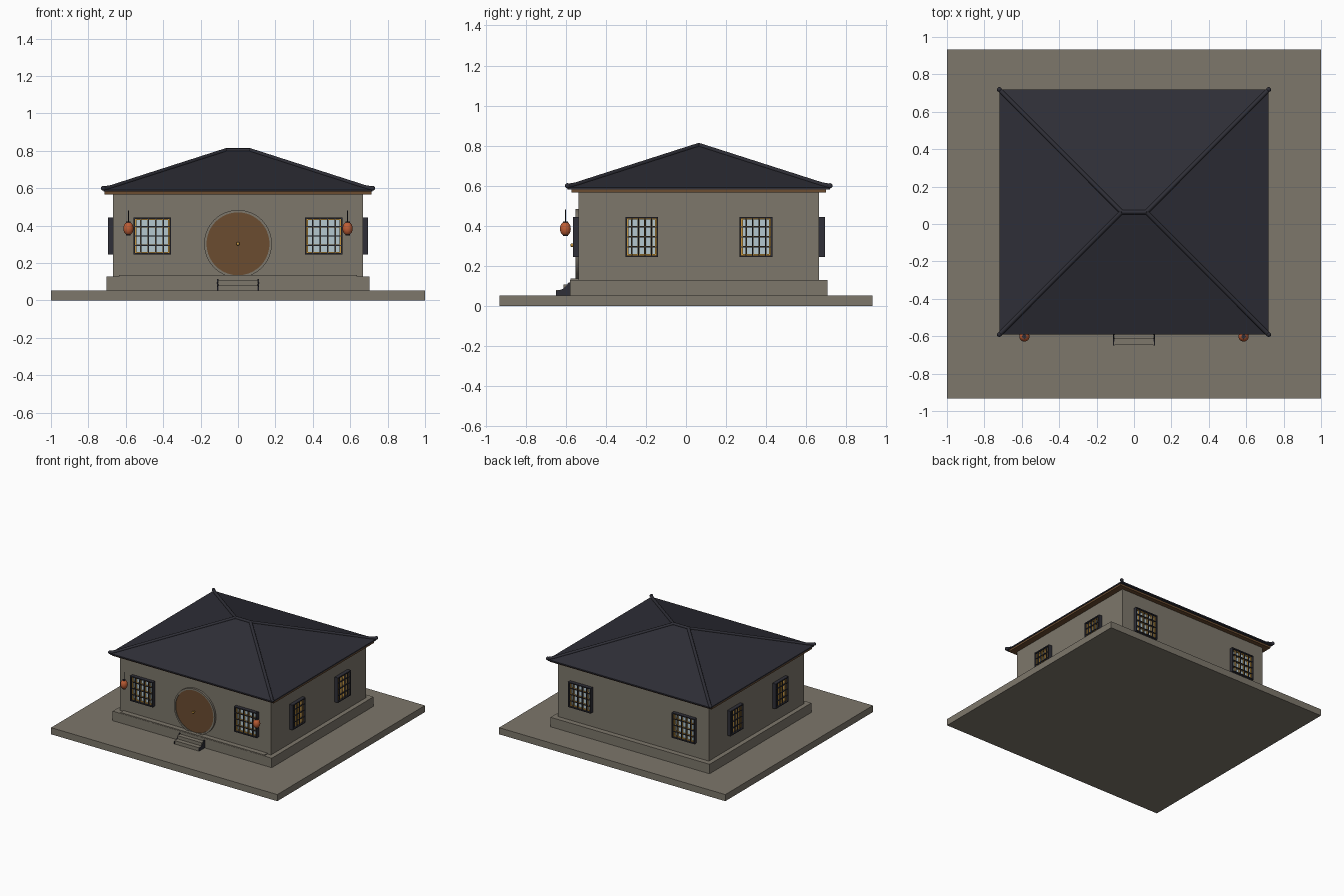
import bpy, bmesh, math
from mathutils import Matrix, Vector

if "Cube" in bpy.data.objects:
    bpy.data.objects.remove(bpy.data.objects["Cube"])

def material(name, r, g, b):
    m = bpy.data.materials.new(name)
    m.diffuse_color = (r, g, b, 1)
    m.use_nodes = True
    m.node_tree.nodes["Principled BSDF"].inputs["Base Color"].default_value = m.diffuse_color
    return m

STONE = material("grey_stone", 0.205, 0.184, 0.147)
TILE = material("dark_slate", 0.028, 0.028, 0.038)
WOOD = material("brown_wood", 0.145, 0.072, 0.03)
GLASS = material("pale_glass", 0.46, 0.58, 0.63)
GOLD = material("gold_wood", 0.56, 0.30, 0.05)
RED = material("orange_paper", 0.52, 0.11, 0.035)
CY = 0.064  # house centre in y

def finish(name, bm, mats, smooth=False):
    bmesh.ops.recalc_face_normals(bm, faces=bm.faces[:])
    me = bpy.data.meshes.new(name)
    bm.to_mesh(me)
    bm.free()
    for m in mats:
        me.materials.append(m)
    ob = bpy.data.objects.new(name, me)
    bpy.context.collection.objects.link(ob)
    if smooth:
        bpy.ops.object.select_all(action='DESELECT')
        ob.select_set(True)
        bpy.context.view_layer.objects.active = ob
        bpy.ops.object.shade_smooth_by_angle(angle=math.radians(40))
    return ob

def add_box(bm, x0, x1, y0, y1, z0, z1, mi=0):
    mat = Matrix.Translation(((x0 + x1) / 2, (y0 + y1) / 2, (z0 + z1) / 2)) @ \
        Matrix.Diagonal((x1 - x0, y1 - y0, z1 - z0, 1))
    vs = bmesh.ops.create_cube(bm, size=1, matrix=mat)['verts']
    for f in {f for v in vs for f in v.link_faces}:
        f.material_index = mi

def box(name, mat, *dims):
    bm = bmesh.new()
    add_box(bm, *dims)
    return finish(name, bm, [mat])

def lathe(name, mat, profile, loc, rot=Matrix(), steps=48):
    """Spin a closed or axis-to-axis (radius, height) profile around z."""
    bm = bmesh.new()
    vs = [bm.verts.new((r, 0, z)) for r, z in profile]
    es = [bm.edges.new(p) for p in zip(vs, vs[1:])]
    bmesh.ops.spin(bm, geom=vs + es, cent=(0, 0, 0), axis=(0, 0, 1),
                   angle=2 * math.pi, steps=steps, use_duplicate=False)
    bmesh.ops.remove_doubles(bm, verts=bm.verts[:], dist=1e-5)
    bmesh.ops.transform(bm, matrix=Matrix.Translation(loc) @ rot, verts=bm.verts[:])
    return finish(name, bm, [mat], True)

# ground slab, plinth, floor, walls
box("ground_slab", STONE, -1, 1, -0.932, 0.932, 0, 0.053)
box("plinth", STONE, -0.703, 0.703, CY - 0.642, CY + 0.642, 0.053, 0.129)
box("floor", STONE, -0.636, 0.636, -0.576, 0.636, 0.12, 0.136)
box("walls", STONE, -0.667, 0.667, CY - 0.6, CY + 0.6, 0.129, 0.578)

# eave board and hipped roof
box("eave_board", WOOD, -0.715, 0.715, CY - 0.635, CY + 0.635, 0.567, 0.584)
HX, HY, RX, RZ = 0.72, 0.655, 0.066, 0.802
bm = bmesh.new()
corners = [(-HX, CY - HY), (HX, CY - HY), (HX, CY + HY), (-HX, CY + HY)]
lo = [bm.verts.new((x, y, 0.582)) for x, y in corners]
up = [bm.verts.new((x, y, 0.592)) for x, y in corners]
rl, rr = bm.verts.new((-RX, CY, RZ)), bm.verts.new((RX, CY, RZ))
bm.faces.new(lo)
for i in range(4):
    j = (i + 1) % 4
    bm.faces.new((lo[i], lo[j], up[j], up[i]))
bm.faces.new((up[0], up[1], rr, rl))
bm.faces.new((up[1], up[2], rr))
bm.faces.new((up[2], up[3], rl, rr))
bm.faces.new((up[3], up[0], rl))
finish("roof", bm, [TILE])

# ridge and hip rolls, with turned-up tips
def roll(name, pts, r=0.012):
    cu = bpy.data.curves.new(name, 'CURVE')
    cu.dimensions = '3D'
    cu.bevel_depth = r
    cu.bevel_resolution = 2
    cu.use_fill_caps = True
    sp = cu.splines.new('POLY')
    sp.points.add(len(pts) - 1)
    for p, c in zip(sp.points, pts):
        p.co = (*c, 1)
    cu.materials.append(TILE)
    ob = bpy.data.objects.new(name, cu)
    bpy.context.collection.objects.link(ob)
    bpy.ops.object.select_all(action='DESELECT')
    ob.select_set(True)
    bpy.context.view_layer.objects.active = ob
    bpy.ops.object.convert(target='MESH')

roll("ridge_roll", [(-RX, CY, RZ), (RX, CY, RZ)])
for sx in (-1, 1):
    for sy in (-1, 1):
        top = Vector((sx * RX, CY, RZ))
        end = Vector((sx * HX, CY + sy * HY, 0.592))
        roll("hip_roll", [top, top.lerp(end, 0.94), end + Vector((0, 0, 0.006))])
        bm = bmesh.new()
        bmesh.ops.create_uvsphere(bm, u_segments=12, v_segments=8, radius=0.013,
                                  matrix=Matrix.Translation(end + Vector((0, 0, 0.008))))
        finish("hip_tip", bm, [TILE], True)

# lattice windows: built facing -y, then turned to each wall
def window(name, x, y, angle, w, h=0.2, zc=0.345):
    bm = bmesh.new()
    a, b, t = w / 2, h / 2, 0.008
    add_box(bm, -a + t, a - t, -0.006, 0.01, -b + t, b - t, 1)      # pane
    for s in (-1, 1):                                            # frame
        u, v = s * (a - t / 2), s * (b - t / 2)
        add_box(bm, u - t / 2, u + t / 2, -0.029, 0.01, -b, b)
        add_box(bm, -a, a, -0.029, 0.01, v - t / 2, v + t / 2)
        u, v = s * (a - t - 0.004), s * (b - t - 0.003)
        add_box(bm, u - 0.004, u + 0.004, -0.016, 0, -b + t, b - t, 2)
        add_box(bm, -a + t, a - t, -0.016, 0, v - 0.003, v + 0.003, 2)
    for i in range(4):                                           # upright bars
        u = (i - 1.5) * w / 5
        add_box(bm, u - 0.004, u + 0.004, -0.016, 0, -b + t, b - t, 2)
        add_box(bm, u - 0.0025, u + 0.0025, -0.024, -0.016, -b + t, b - t)
    for i in (-1, 0, 1):                                         # cross bars
        v = i * h / 4
        add_box(bm, -a + t, a - t, -0.015, 0, v - 0.0035, v + 0.0035, 2)
        add_box(bm, -a + t, a - t, -0.023, -0.015, v - 0.0025, v + 0.0025)
    bmesh.ops.transform(bm, matrix=Matrix.Translation((x, y, zc)) @
                        Matrix.Rotation(angle, 4, 'Z'), verts=bm.verts[:])
    finish(name, bm, [TILE, GLASS, GOLD])

for s in (-1, 1):
    window("front_window", s * 0.459, CY - 0.6, 0, 0.2)
    window("back_window", s * 0.459, CY + 0.6, math.pi, 0.2)
    window("right_window", 0.667, CY + s * 0.285, math.pi / 2, 0.163)
    window("left_window", -0.667, CY + s * 0.285, -math.pi / 2, 0.163)

# round door with stone ring and knob
FACE = Matrix.Rotation(math.pi / 2, 4, 'X')   # local z points to -y
DOOR = (0, CY - 0.6, 0.303)
lathe("door", WOOD, [(0, -0.01), (0.168, -0.01), (0.168, 0.01), (0, 0.01)], DOOR, FACE, 64)
ring = lathe("door_ring", STONE, [(0.168, -0.01), (0.181, -0.01), (0.181, 0.016),
             (0.168, 0.016), (0.168, -0.01)], DOOR, FACE, 64)
bm = bmesh.new()
bmesh.ops.create_uvsphere(bm, u_segments=16, v_segments=10, radius=0.009,
                          matrix=Matrix.Translation((0, CY - 0.632, 0.303)))
finish("door_knob", bm, [GOLD], True)
lathe("knob_stem", GOLD, [(0, 0), (0.004, 0), (0.004, 0.03), (0, 0.03)], DOOR, FACE, 12)

# front steps with curved cheeks
box("lower_step", STONE, -0.108, 0.108, -0.648, -0.575, 0.05, 0.08)
box("upper_step", STONE, -0.108, 0.108, -0.612, -0.575, 0.08, 0.106)
for s in (-1, 1):
    bm = bmesh.new()
    prof = [(-0.65, 0.05), (-0.65, 0.074), (-0.632, 0.078), (-0.614, 0.086),
            (-0.598, 0.1), (-0.587, 0.116), (-0.576, 0.116), (-0.576, 0.05)]
    f = bm.faces.new([bm.verts.new((s * 0.108 - 0.003, y, z)) for y, z in prof])
    ext = bmesh.ops.extrude_face_region(bm, geom=[f], use_keep_orig=True)['geom']
    bmesh.ops.translate(bm, vec=(0.006, 0, 0),
                        verts=[e for e in ext if isinstance(e, bmesh.types.BMVert)])
    finish("step_cheek", bm, [TILE])

# hanging lanterns
for s in (-1, 1):
    loc = (s * 0.586, -0.602, 0.385)
    body = [(0.027 * math.cos(t), 0.036 * math.sin(t))
            for t in [math.radians(-65 + 13 * i) for i in range(11)]]
    lathe("lantern", RED, [(0, body[0][1])] + body + [(0, body[-1][1])], loc, steps=24)
    for d in (-1, 1):
        lathe("lantern_cap", TILE, [(0, d * 0.031), (0.012, d * 0.031),
              (0.012, d * 0.037), (0, d * 0.037)], loc, steps=24)
    lathe("lantern_cord", TILE, [(0, 0.036), (0.002, 0.036), (0.002, 0.097), (0, 0.097)],
          loc, steps=8)
